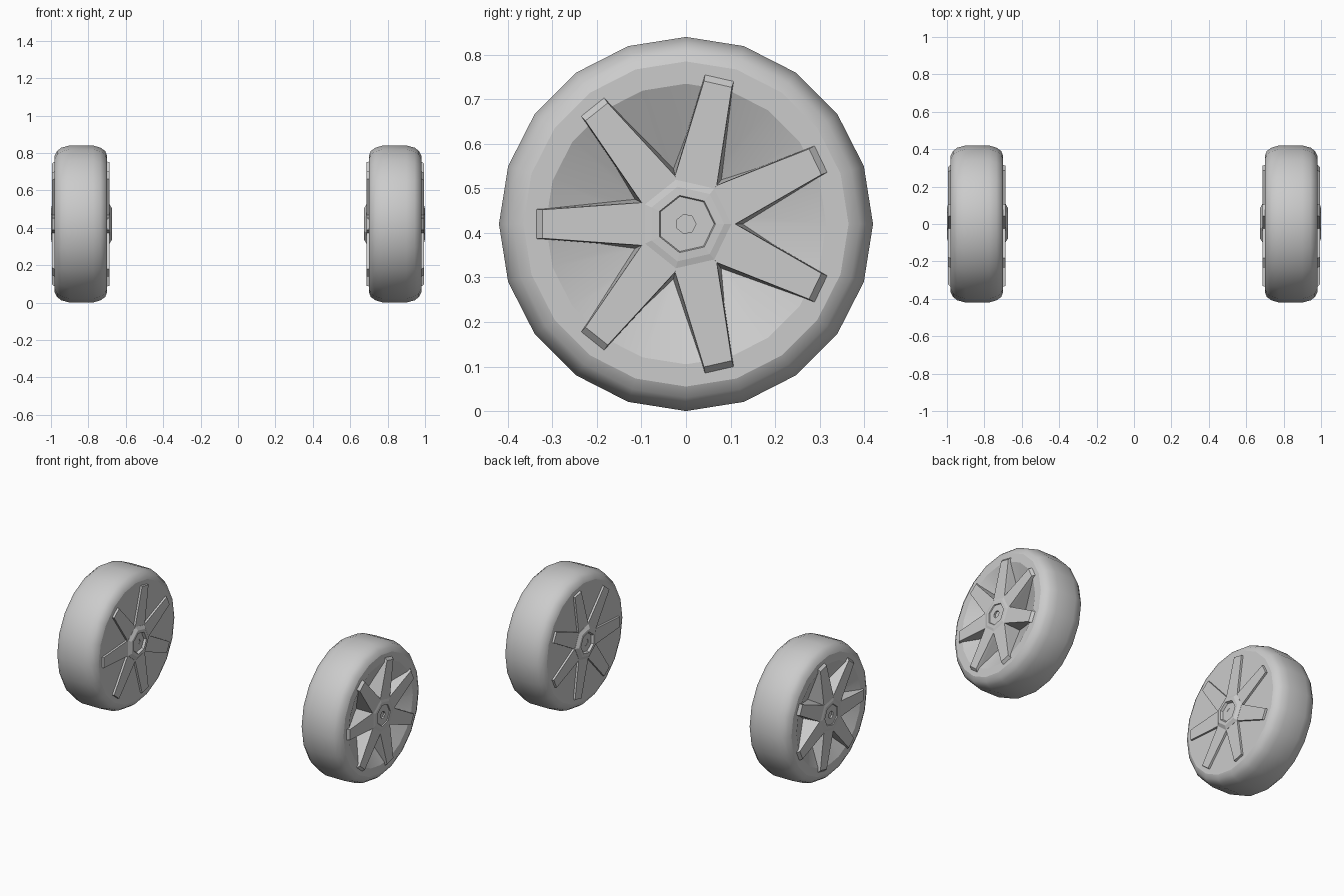
import bpy, bmesh
from math import sin, cos, pi, radians

if "Cube" in bpy.data.objects:
    bpy.data.objects.remove(bpy.data.objects["Cube"])

CZ = 0.42          # axle height
SPOKES = 7
SIDES = 20

grey = bpy.data.materials.new("light_grey")
grey.use_nodes = True
COLOUR = (0.6, 0.6, 0.6, 1)
grey.diffuse_color = COLOUR
grey.node_tree.nodes["Principled BSDF"].inputs["Base Color"].default_value = COLOUR


def finish(bm, name, angle=None):
    bmesh.ops.remove_doubles(bm, verts=bm.verts, dist=1e-5)
    bmesh.ops.recalc_face_normals(bm, faces=bm.faces)
    mesh = bpy.data.meshes.new(name)
    bm.to_mesh(mesh)
    bm.free()
    mesh.materials.append(grey)
    ob = bpy.data.objects.new(name, mesh)
    bpy.context.collection.objects.link(ob)
    if angle:
        bpy.ops.object.select_all(action="DESELECT")
        ob.select_set(True)
        bpy.context.view_layer.objects.active = ob
        bpy.ops.object.shade_smooth_by_angle(angle=radians(angle))


def skin(bm, rings, closed=False):
    """Bridge a list of equal vertex rings with quads; cap the ends unless closed."""
    loops = [[bm.verts.new(p) for p in ring] for ring in rings]
    n = len(loops[0])
    pairs = list(zip(loops, loops[1:]))
    if closed:
        pairs.append((loops[-1], loops[0]))
    else:
        bm.faces.new(loops[0])
        bm.faces.new(loops[-1])
    for a, b in pairs:
        for i in range(n):
            j = (i + 1) % n
            bm.faces.new((a[i], a[j], b[j], b[i]))


def revolve(name, side, profile, sides, closed=False, angle=None):
    """Turn an (x, radius) profile about the axle."""
    bm = bmesh.new()
    rings = [[(side * x, r * cos(2 * pi * i / sides), CZ + r * sin(2 * pi * i / sides))
              for i in range(sides)] for x, r in profile]
    skin(bm, rings, closed)
    finish(bm, name, angle)


def spokes(name, side, sections):
    """Each section: x, root radius, root half width, tip radius, tip half width."""
    bm = bmesh.new()
    for k in range(SPOKES):
        a = pi + 2 * pi * k / SPOKES
        rings = []
        for x, r0, w0, r1, w1 in sections:
            outline = [(0.02, -0.01), (r0, -w0), (r1, -w1), (r1, w1), (r0, w0), (0.02, 0.01)]
            rings.append([(side * x, r * cos(a) - w * sin(a), CZ + r * sin(a) + w * cos(a))
                          for r, w in outline])
        skin(bm, rings)
    finish(bm, name)


TYRE = [(0.98, 0.365), (0.968, 0.39), (0.945, 0.408), (0.9, 0.42), (0.775, 0.42),
        (0.735, 0.408), (0.71, 0.39), (0.7, 0.365)]
# Outer face dishes inward to the hub, inner face is flat
RIM = [(0.7, 0.08), (0.7, 0.365), (0.98, 0.365), (0.98, 0.315), (0.87, 0.08)]
OUTER_HUB = [(0.85, 0.11), (0.993, 0.11), (0.999, 0.086), (1.0, 0.066), (0.985, 0.058)]
INNER_HUB = [(0.72, 0.11), (0.687, 0.108), (0.674, 0.086), (0.674, 0.066), (0.69, 0.058)]

for label, side in (("left", 1), ("right", -1)):
    revolve(label + "_tyre", side, TYRE, SIDES, closed=True, angle=60)
    revolve(label + "_rim", side, RIM, SIDES, angle=20)
    revolve(label + "_outer_hub", side, OUTER_HUB, SPOKES)
    revolve(label + "_inner_hub", side, INNER_HUB, SPOKES)
    spokes(label + "_outer_spokes", side, [(0.85, 0.1, 0.06, 0.336, 0.036),
                                           (0.98, 0.1, 0.049, 0.336, 0.033),
                                           (0.995, 0.1, 0.048, 0.322, 0.032)])
    spokes(label + "_inner_spokes", side, [(0.71, 0.1, 0.049, 0.336, 0.033),
                                           (0.688, 0.1, 0.048, 0.332, 0.032)])
